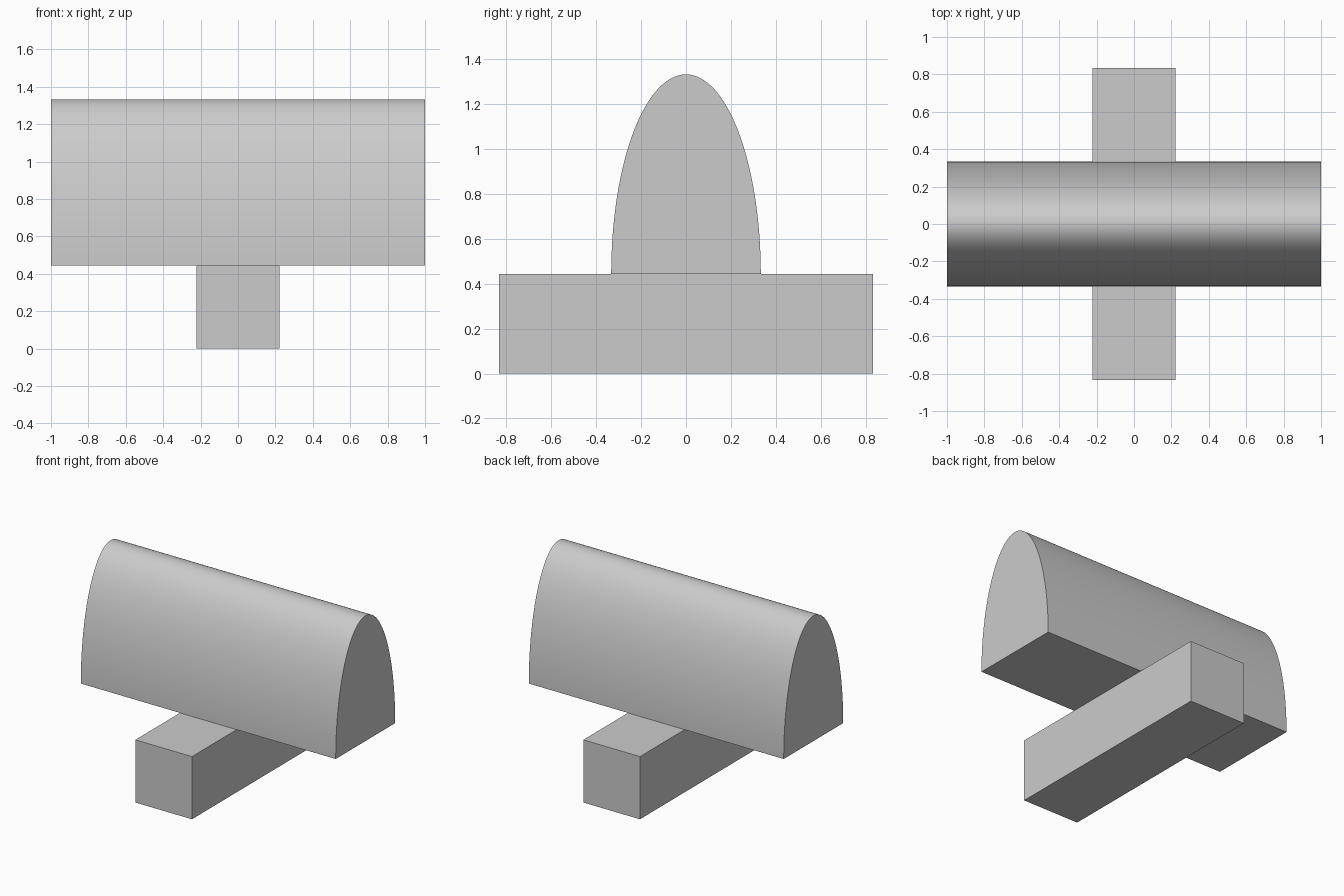
import bpy
import bmesh
from math import cos, sin, pi, radians
from mathutils import Vector

default = bpy.data.objects.get("Cube")
if default:
    bpy.data.objects.remove(default, do_unlink=True)

# Single plain grey
GREY = (0.6, 0.6, 0.6, 1.0)
grey = bpy.data.materials.new("plain grey")
grey.use_nodes = True
grey.diffuse_color = GREY
grey.node_tree.nodes["Principled BSDF"].inputs["Base Color"].default_value = GREY


def extrude_profile(name, profile, half_length):
    """Prism along x from a closed (y, z) profile."""
    bm = bmesh.new()
    face = bm.faces.new([bm.verts.new((-half_length, y, z)) for y, z in profile])
    result = bmesh.ops.extrude_face_region(bm, geom=[face])
    moved = [v for v in result["geom"] if isinstance(v, bmesh.types.BMVert)]
    bmesh.ops.translate(bm, verts=moved, vec=Vector((2 * half_length, 0, 0)))
    bmesh.ops.recalc_face_normals(bm, faces=bm.faces)
    mesh = bpy.data.meshes.new(name)
    bm.to_mesh(mesh)
    bm.free()
    mesh.materials.append(grey)
    obj = bpy.data.objects.new(name, mesh)
    bpy.context.collection.objects.link(obj)
    return obj


BASE_HEIGHT = 0.4444

# Rectangular beam running front to back
beam_half = 0.8333
extrude_profile("base_beam", [(-beam_half, 0), (beam_half, 0),
                              (beam_half, BASE_HEIGHT), (-beam_half, BASE_HEIGHT)], 0.2222)

# Half-elliptical vault lying across the beam
STEPS = 64
arch = [(0.3333 * cos(pi * i / STEPS), BASE_HEIGHT + 0.8889 * sin(pi * i / STEPS))
        for i in range(STEPS + 1)]
vault = extrude_profile("arched_vault", arch, 1.0)

# Smooth the curved side, keep the rims sharp
bpy.ops.object.select_all(action='DESELECT')
vault.select_set(True)
bpy.context.view_layer.objects.active = vault
bpy.ops.object.shade_smooth_by_angle(angle=radians(30))
